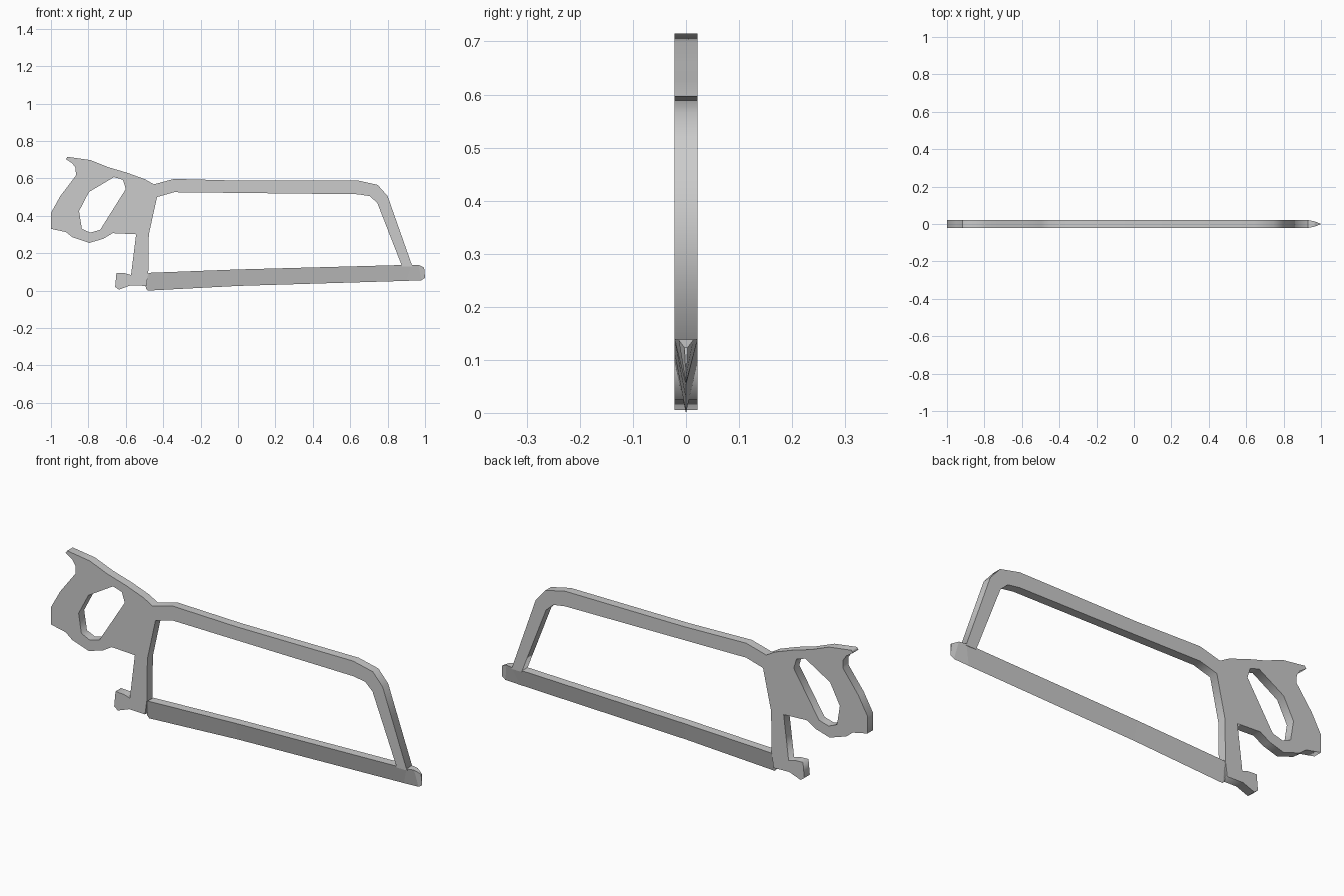
import bpy, bmesh

if "Cube" in bpy.data.objects:
    bpy.data.objects.remove(bpy.data.objects["Cube"])

HALF = 0.0215  # half thickness of the saw


def plate(name, outlines, half):
    """Flat plate in the XZ plane; later outlines become holes."""
    cu = bpy.data.curves.new(name, 'CURVE')
    cu.dimensions = '2D'
    cu.fill_mode = 'BOTH'
    cu.extrude = half
    for pts in outlines:
        sp = cu.splines.new('POLY')
        sp.points.add(len(pts) - 1)
        for p, (x, z) in zip(sp.points, pts):
            p.co = (x, z, 0, 1)
        sp.use_cyclic_u = True
    tmp = bpy.data.objects.new(name + "_curve", cu)
    bpy.context.collection.objects.link(tmp)
    bpy.context.view_layer.update()
    dg = bpy.context.evaluated_depsgraph_get()
    me = bpy.data.meshes.new_from_object(tmp.evaluated_get(dg))
    bpy.data.objects.remove(tmp)
    bm = bmesh.new()
    bm.from_mesh(me)
    for v in bm.verts:
        v.co = (v.co.x, -v.co.z, v.co.y)
    bmesh.ops.remove_doubles(bm, verts=bm.verts, dist=1e-5)
    bmesh.ops.recalc_face_normals(bm, faces=bm.faces)
    bm.to_mesh(me)
    bm.free()
    me.name = name
    ob = bpy.data.objects.new(name, me)
    bpy.context.collection.objects.link(ob)
    return ob


# Frame and pistol-grip handle: one plate with a finger hole
handle_edge = [
    (-0.45, 0.568), (-0.497, 0.595), (-0.593, 0.63), (-0.695, 0.66),
    (-0.79, 0.698), (-0.912, 0.715), (-0.92, 0.703), (-0.885, 0.68),
    (-0.868, 0.655), (-0.867, 0.615), (-0.95, 0.505), (-1.0, 0.415),
    (-1.0, 0.33), (-0.92, 0.313), (-0.885, 0.285), (-0.795, 0.255),
    (-0.72, 0.277), (-0.67, 0.307), (-0.545, 0.301)]
stem_and_tab = [
    (-0.572, 0.083), (-0.605, 0.093), (-0.65, 0.095), (-0.657, 0.02),
    (-0.637, 0.005), (-0.575, 0.028), (-0.49, 0.025), (-0.48, 0.095),
    (-0.477, 0.30)]
bow_inner = [
    (-0.433, 0.50), (-0.342, 0.526), (0.64, 0.515), (0.705, 0.505),
    (0.745, 0.468), (0.877, 0.13)]
bow_outer = [
    (0.932, 0.13), (0.80, 0.505), (0.747, 0.565), (0.64, 0.589),
    (0.0, 0.588), (-0.342, 0.597)]
finger_hole = [
    (-0.663, 0.607), (-0.615, 0.592), (-0.60, 0.543), (-0.737, 0.325),
    (-0.79, 0.31), (-0.835, 0.33), (-0.85, 0.425), (-0.797, 0.527)]
plate("frame_and_handle",
      [handle_edge + stem_and_tab + bow_inner + bow_outer, finger_hole], HALF)

# Blade: wedge section lofted along x (top x, top z, half width, edge x, edge z)
stations = [
    (-0.495, 0.075, 0.016, -0.493, 0.012), (-0.475, 0.095, HALF, -0.482, 0.0),
    (0.0, 0.113, HALF, 0.0, 0.025), (0.93, 0.138, HALF, 0.90, 0.052),
    (0.965, 0.138, 0.014, 0.98, 0.055), (0.995, 0.123, 0.003, 1.0, 0.068)]
bm = bmesh.new()
rings = [[bm.verts.new(c) for c in
          ((tx, -w, tz), (tx, w, tz), (ex, 0, ez))]
         for tx, tz, w, ex, ez in stations]
for a, b in zip(rings, rings[1:]):
    for i in range(3):
        j = (i + 1) % 3
        bm.faces.new((a[i], a[j], b[j], b[i]))
bm.faces.new(rings[0])
bm.faces.new(rings[-1])
bmesh.ops.recalc_face_normals(bm, faces=bm.faces)
me = bpy.data.meshes.new("blade")
bm.to_mesh(me)
bm.free()
bpy.context.collection.objects.link(bpy.data.objects.new("blade", me))
